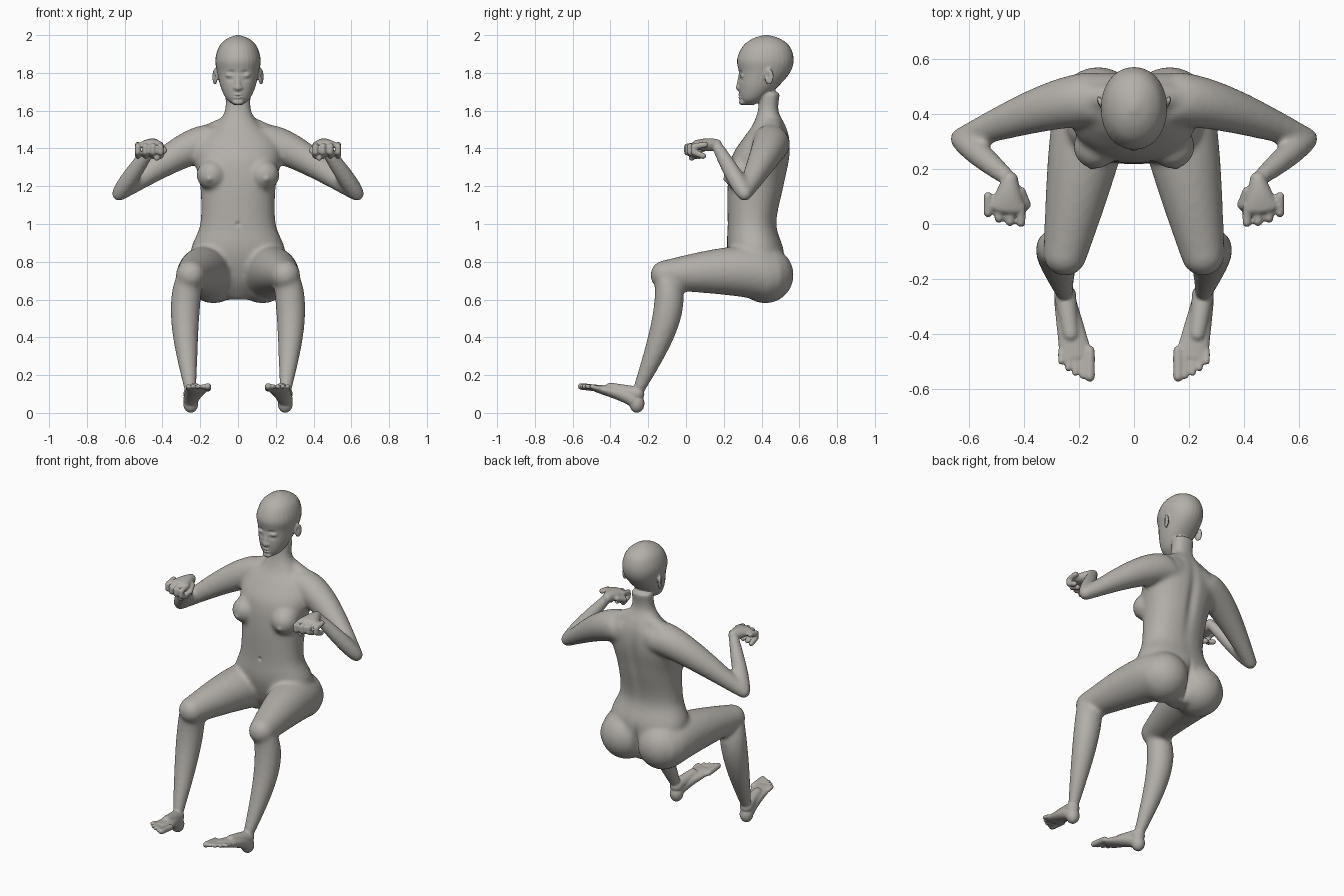
import bpy, bmesh, math
from mathutils import Vector, Matrix

cube = bpy.data.objects.get("Cube")
if cube:
    bpy.data.objects.remove(cube)

SIDES = 28
ANGLES = [math.tau * i / SIDES for i in range(SIDES)]


def mirrored(point):
    """Off-centre parts come in left and right pairs."""
    return (1, -1) if point[0] else (1,)


def skin(bm, rings):
    """Closed tube through rings of points."""
    loops = [[bm.verts.new(point) for point in ring] for ring in rings]
    faces = [bm.faces.new(loops[0][::-1]), bm.faces.new(loops[-1])]
    for lower, upper in zip(loops, loops[1:]):
        for i in range(SIDES):
            j = (i + 1) % SIDES
            faces.append(bm.faces.new((lower[i], lower[j], upper[j], upper[i])))
    bmesh.ops.recalc_face_normals(bm, faces=faces)


def stack(bm, rows, power, steps=5):
    """Smooth pile of level rings; rows hold height, half width, front, back."""
    rows = [Vector(row) for row in rows]
    padded = [rows[0]] + rows + [rows[-1]]
    curve = []
    for before, start, end, after in zip(padded, padded[1:], padded[2:], padded[3:]):
        for k in range(steps):
            t = k / steps
            leave, arrive = (end - before) / 2, (after - start) / 2
            ease = t * t * (3 - 2 * t)
            curve.append(start.lerp(end, ease) + leave * t * (1 - t) ** 2
                         - arrive * t * t * (1 - t))
    curve.append(rows[-1])

    def soft(value):
        return math.copysign(abs(value) ** power, value)

    skin(bm, [[(width * soft(math.cos(a)),
                (front + back) / 2 + (back - front) / 2 * soft(math.sin(a)), height)
               for a in ANGLES] for height, width, front, back in curve])


def bone(bm, start, end, thick, thin, bulge=0, bow=(0, 0, 0), flat=1, across=(1, 0, 0), steps=16):
    """Tapered limb with rounded ends; bulge and bow peak nearer its start."""
    for side in mirrored(start):
        flip = Vector((side, 1, 1))
        first, last, bend = (Vector(p) * flip for p in (start, end, bow))
        axis = (last - first).normalized()
        wide = Vector(across)
        wide = (wide - axis * wide.dot(axis)).normalized()
        deep = axis.cross(wide)
        stations = [(t / steps, 0) for t in range(steps + 1)]
        domes = [math.radians(angle) for angle in (25, 50, 75)]
        stations = [(0, -d) for d in reversed(domes)] + stations + [(1, d) for d in domes]
        rings = []
        for t, dome in stations:
            swell = math.sin(math.pi * t ** .7)
            radius = thick + (thin - thick) * t + bulge * swell
            depth = radius * (1 + (flat - 1) * t)
            centre = first.lerp(last, t) + bend * swell + axis * depth * math.sin(dome)
            shrink = math.cos(dome)
            rings.append([centre + (wide * radius * math.cos(a) + deep * depth * math.sin(a)) * shrink
                          for a in ANGLES])
        skin(bm, rings)


def chain(bm, points, radius):
    for start, end in zip(points, points[1:]):
        bone(bm, start, end, radius, radius)


def ball(bm, centre, size, turn=0):
    for side in mirrored(centre):
        place = Matrix.Translation(Vector(centre) * Vector((side, 1, 1)))
        spin = Matrix.Rotation(turn * side, 4, 'Z')
        bmesh.ops.create_icosphere(bm, subdivisions=4, radius=1,
                                   matrix=place @ spin @ Matrix.Diagonal((*size, 1)))


def press(bm, centre, radius, push):
    """Soft local dent or swelling."""
    for side in mirrored(centre):
        flip = Vector((side, 1, 1))
        middle, shift = Vector(centre) * flip, Vector(push) * flip
        for vert in bm.verts:
            offset = vert.co - middle
            falloff = sum((gap / reach) ** 2 for gap, reach in zip(offset, radius))
            vert.co += shift * math.exp(-falloff)


def fuse(bm, voxel, rounds):
    """Merge overlapping volumes into one softened skin."""
    mesh = bpy.data.meshes.new("rough_body")
    bm.to_mesh(mesh)
    bm.free()
    rough = bpy.data.objects.new("rough_body", mesh)
    bpy.context.collection.objects.link(rough)
    remesh = rough.modifiers.new("Fuse", 'REMESH')
    remesh.mode, remesh.voxel_size = 'VOXEL', voxel
    smooth = rough.modifiers.new("Soften", 'SMOOTH')
    smooth.factor, smooth.iterations = .5, rounds
    graph = bpy.context.evaluated_depsgraph_get()
    result = bpy.data.meshes.new_from_object(rough.evaluated_get(graph))
    bpy.data.objects.remove(rough)
    fused = bmesh.new()
    fused.from_mesh(result)
    bpy.data.meshes.remove(result)
    return fused


# Joints of the left side
shoulder, elbow, wrist = (.1, .45, 1.43), (.63, .31, 1.16), (.45, .16, 1.42)
hip, knee, ankle = (.15, .42, .73), (.25, -.11, .73), (.25, -.26, .1)
knuckles, toe_root = (.46, .06, 1.42), (.21, -.48, .13)

# Torso and neck
bm = bmesh.new()
stack(bm, [(.6, .05, .35, .45), (.7, .18, .27, .5), (.85, .25, .22, .52), (1, .2, .22, .48),
           (1.2, .2, .22, .52), (1.35, .23, .24, .55), (1.45, .2, .3, .55), (1.52, .12, .35, .53),
           (1.6, .07, .38, .49), (1.7, .07, .39, .5)], power=.9)
# Chest, seat and collar slope
ball(bm, (.14, .28, 1.26), (.08, .08, .08))
ball(bm, (.13, .42, .73), (.15, .15, .15))
bone(bm, (.04, .46, 1.53), (.2, .46, 1.46), .05, .05)
# Arms
bone(bm, shoulder, elbow, .1, .04, bulge=.01, bow=(0, .03, .05))
bone(bm, elbow, wrist, .04, .03, bulge=.01)
# Legs
bone(bm, hip, knee, .14, .08, bulge=.01, bow=(0, 0, .02))
bone(bm, knee, ankle, .07, .03, bulge=.02, bow=(.03, .06, 0))
bm = fuse(bm, voxel=.012, rounds=10)

# Head
stack(bm, [(1.63, .02, .31, .36), (1.66, .06, .29, .41), (1.72, .09, .28, .48), (1.8, .11, .28, .55),
           (1.87, .12, .27, .57), (1.94, .1, .3, .55), (1.98, .06, .35, .5), (2, .01, .41, .44)],
      power=.95)
# Nose, nostrils, lips, chin, eyelids and ears
bone(bm, (0, .29, 1.8), (0, .28, 1.72), .01, .016)
ball(bm, (.014, .28, 1.72), (.01, .01, .01))
for height in (1.684, 1.67):
    ball(bm, (0, .29, height), (.025, .014, .007))
ball(bm, (0, .3, 1.645), (.03, .02, .016))
ball(bm, (.043, .303, 1.787), (.022, .02, .014))
ball(bm, (.122, .44, 1.78), (.011, .025, .044), turn=-.35)

# Palm, thumb and curled fingers
bone(bm, wrist, knuckles, .03, .065, flat=.4)
chain(bm, [(.41, .12, 1.41), (.39, .07, 1.39), (.43, .03, 1.35)], .016)
for i in range(4):
    x, y = .41 + .04 * i, .005 + .004 * i * i
    chain(bm, [(x, y + .06, 1.42), (x, y, 1.41), (x, y, 1.38), (x, y + .05, 1.36)], .016)

# Heel, foot and toes
ball(bm, (.25, -.26, .05), (.04, .04, .05))
bone(bm, (.25, -.28, .07), toe_root, .04, .06, bow=(0, 0, .01), flat=.3)
bone(bm, ankle, (.23, -.4, .13), .04, .03)
for i in range(5):
    x, y = .16 + .026 * i, .0035 * i * i - .555
    radius = .012 if i else .018
    bone(bm, (x, -.46, .13), (x, y, .14), radius, radius)
bm = fuse(bm, voxel=.0065, rounds=2)

# Hollows of spine, navel, cleft, mouth, eyes and ears, then chest points
press(bm, (0, .54, 1.25), (.03, .08, .22), (0, -.014, 0))
press(bm, (0, .22, 1), (.01, .03, .01), (0, .01, 0))
press(bm, (0, .55, .7), (.016, .09, .1), (0, -.03, 0))
press(bm, (0, .28, 1.677), (.024, .02, .003), (0, .006, 0))
press(bm, (.036, .28, 1.803), (.018, .025, .009), (0, .009, 0))
press(bm, (.045, .28, 1.765), (.02, .025, .01), (0, .006, 0))
press(bm, (.134, .43, 1.785), (.012, .01, .018), (-.01, 0, 0))
press(bm, (.155, .2, 1.235), (.016, .03, .016), (0, -.009, 0))

for face in bm.faces:
    face.smooth = True
mesh = bpy.data.meshes.new("body")
bm.to_mesh(mesh)
bm.free()
body = bpy.data.objects.new("body", mesh)
bpy.context.collection.objects.link(body)

# One warm grey throughout
colour = (.45, .43, .4, 1)
material = bpy.data.materials.new("warm_grey")
material.use_nodes = True
material.diffuse_color = colour
material.node_tree.nodes["Principled BSDF"].inputs["Base Color"].default_value = colour
mesh.materials.append(material)
